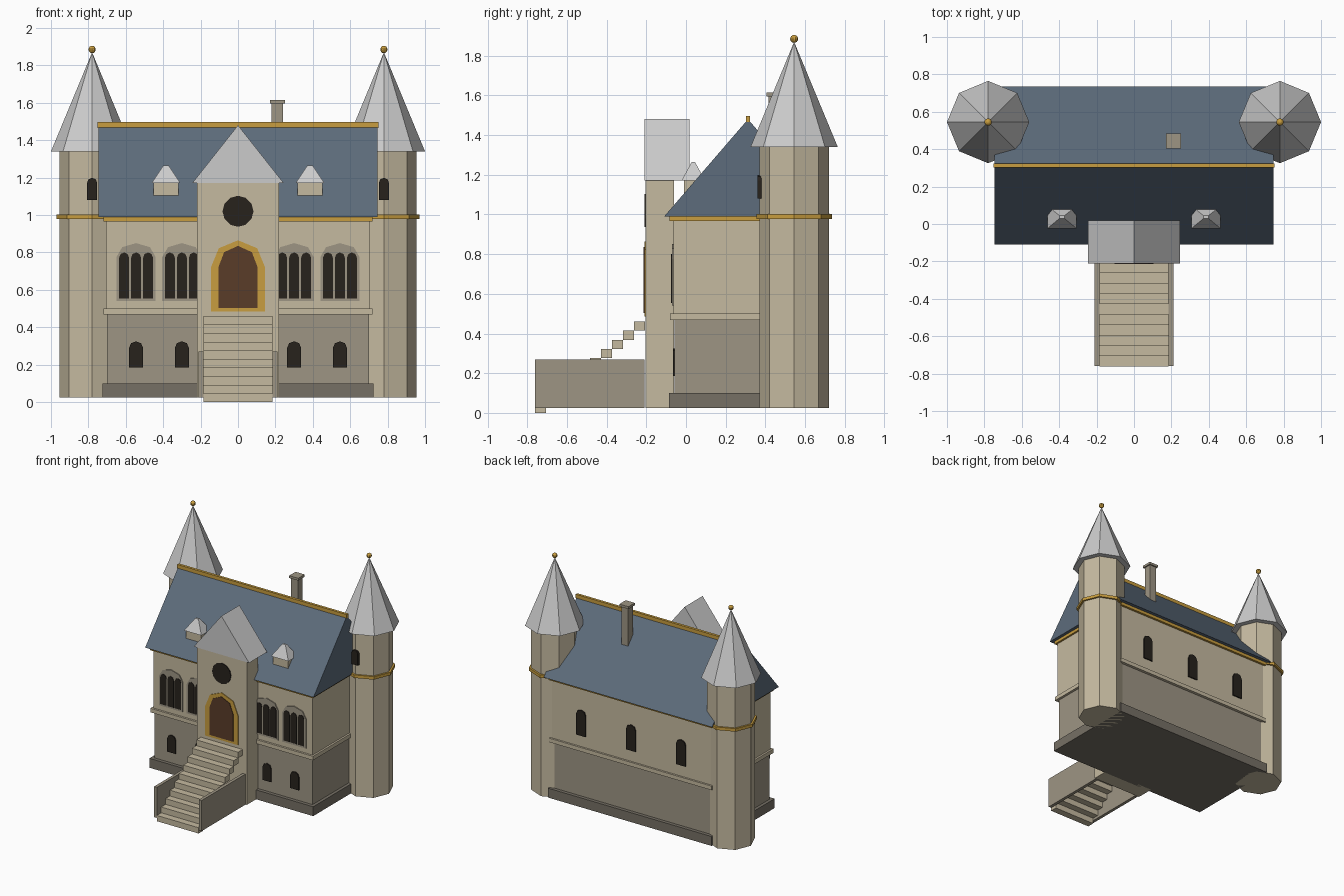
import bpy, bmesh, math
from mathutils import Vector

if "Cube" in bpy.data.objects:
    bpy.data.objects.remove(bpy.data.objects["Cube"])


def material(name, rgb):
    m = bpy.data.materials.new(name)
    m.diffuse_color = (*rgb, 1)
    m.use_nodes = True
    m.node_tree.nodes["Principled BSDF"].inputs["Base Color"].default_value = m.diffuse_color
    return m


STONE = material("pale_stone", (0.56, 0.49, 0.35))
LOWER = material("lower_stone", (0.34, 0.30, 0.23))
PLINTH = material("plinth_stone", (0.18, 0.16, 0.13))
SLATE = material("blue_slate", (0.11, 0.15, 0.20))
GOLD = material("gold", (0.58, 0.34, 0.05))
GLASS = material("dark_glass", (0.02, 0.016, 0.012))
WOOD = material("door_wood", (0.10, 0.045, 0.022))


def finish(name, bm, mat):
    bmesh.ops.recalc_face_normals(bm, faces=bm.faces)
    me = bpy.data.meshes.new(name)
    bm.to_mesh(me)
    bm.free()
    ob = bpy.data.objects.new(name, me)
    bpy.context.collection.objects.link(ob)
    if mat:
        me.materials.append(mat)
    return ob


def prism(name, pts, a, b, mat=None, axis="y"):
    """Extrude a closed profile (xz along y, or yz along x) from a to b."""
    bm = bmesh.new()
    place = (lambda p: (p[0], a, p[1])) if axis == "y" else (lambda p: (a, p[0], p[1]))
    face = bm.faces.new([bm.verts.new(place(p)) for p in pts])
    new = bmesh.ops.extrude_face_region(bm, geom=[face])["geom"]
    step = Vector((0, b - a, 0)) if axis == "y" else Vector((b - a, 0, 0))
    bmesh.ops.translate(bm, vec=step, verts=[v for v in new if isinstance(v, bmesh.types.BMVert)])
    return finish(name, bm, mat)


def box(name, x0, x1, y0, y1, z0, z1, mat=None):
    return prism(name, [(x0, z0), (x1, z0), (x1, z1), (x0, z1)], y0, y1, mat)


def arch(name, cx, half, z0, spring, rise, y0, y1, mat, segs=4):
    """Round-headed panel standing in the xz plane."""
    pts = [(cx - half, z0), (cx + half, z0)]
    for i in range(segs + 1):
        t = math.pi * i / segs
        pts.append((cx + half * math.cos(t), spring + rise * math.sin(t)))
    return prism(name, pts, y0, y1, mat)


def cone(name, x, y, z0, z1, r0, r1, mat=None, segs=8):
    bm = bmesh.new()
    bmesh.ops.create_cone(bm, cap_ends=True, segments=segs, radius1=r0, radius2=r1, depth=z1 - z0)
    bmesh.ops.translate(bm, vec=(x, y, (z0 + z1) / 2), verts=bm.verts)
    return finish(name, bm, mat)


# Main body: plinth, lower storey, string course, upper storey, gold cornice
box("plinth", -0.725, 0.725, -0.085, 0.71, 0.025, 0.10, PLINTH)
box("lower_wall", -0.70, 0.70, -0.057, 0.682, 0.10, 0.47, LOWER)
box("string_course", -0.72, 0.72, -0.08, 0.705, 0.468, 0.50, STONE)
box("upper_wall", -0.705, 0.705, -0.064, 0.69, 0.50, 0.966, STONE)
box("cornice", -0.72, 0.72, -0.083, 0.708, 0.966, 0.99, GOLD)

# Main roof and ridge
prism("main_roof", [(-0.11, 0.99), (0.735, 0.99), (0.3125, 1.48)], -0.745, 0.745, SLATE, "x")
box("roof_ridge", -0.75, 0.75, 0.302, 0.323, 1.465, 1.497, GOLD)

# Entrance bay with gable roof, door and round window
box("entrance_bay", -0.22, 0.22, -0.203, -0.06, 0.025, 1.17, STONE)
prism("entrance_gable", [(-0.245, 1.17), (0.245, 1.17), (0, 1.48)], -0.21, 0.018)
arch("door_frame", 0, 0.145, 0.485, 0.72, 0.145, -0.209, -0.19, GOLD)
arch("door", 0, 0.105, 0.503, 0.72, 0.115, -0.213, -0.19, WOOD)
prism("round_window", [(0.083 * math.cos(i * math.pi / 6), 1.02 + 0.083 * math.sin(i * math.pi / 6))
                       for i in range(12)], -0.21, -0.19, GLASS)

# Staircase: separate step blocks between two cheek walls
for i in range(10):
    y = -0.762 + i * 0.0555
    box("step", -0.185, 0.185, y, y + 0.057, i * 0.046, (i + 1) * 0.046, STONE)

for s in (-1, 1):
    box("stair_cheek", s * 0.185, s * 0.21, -0.76, -0.208, 0.025, 0.27, LOWER)

    # Front windows: triple lancets above, small arches below
    for x in (0.30, 0.545):
        arch("window_surround", s * x, 0.105, 0.54, 0.775, 0.075, -0.071, -0.05, LOWER)
        for k in (-1, 0, 1):
            arch("lancet", s * x + k * 0.064, 0.027, 0.555, 0.77, 0.03, -0.075, -0.05, GLASS)
        arch("lower_window", s * x, 0.038, 0.185, 0.288, 0.037, -0.066, -0.04, GLASS)

    # Corner tower
    tx, ty = s * 0.78, 0.545
    cone("tower", tx, ty, 0.025, 1.34, 0.175, 0.175, STONE)
    cone("tower_band", tx, ty, 0.978, 1.002, 0.19, 0.19, GOLD)
    cone("tower_spire", tx, ty, 1.34, 1.87, 0.22, 0.0)
    arch("tower_window", tx, 0.027, 1.08, 1.172, 0.027, 0.361, 0.40, GLASS)
    bm = bmesh.new()
    bmesh.ops.create_uvsphere(bm, u_segments=10, v_segments=8, radius=0.02)
    bmesh.ops.translate(bm, vec=(tx, ty, 1.885), verts=bm.verts)
    finish("tower_finial", bm, GOLD)

    # Dormer with a hipped cap
    dx = s * 0.385
    box("dormer", dx - 0.067, dx + 0.067, -0.011, 0.09, 1.10, 1.17, STONE)
    bm = bmesh.new()
    bmesh.ops.create_cube(bm, size=2)
    for v in bm.verts:
        top = v.co.z > 0
        v.co = (dx + v.co.x * (0.014 if top else 0.077),
                0.037 + v.co.y * (0.008 if top else 0.06),
                1.265 if top else 1.17)
    finish("dormer_roof", bm, None)

# Back windows
for k in (-1, 0, 1):
    arch("back_window", k * 0.443, 0.042, 0.59, 0.755, 0.04, 0.67, 0.70, GLASS)

# Chimney
box("chimney", 0.18, 0.24, 0.415, 0.475, 1.22, 1.60, LOWER)
box("chimney_cap", 0.17, 0.25, 0.405, 0.485, 1.595, 1.614, LOWER)
